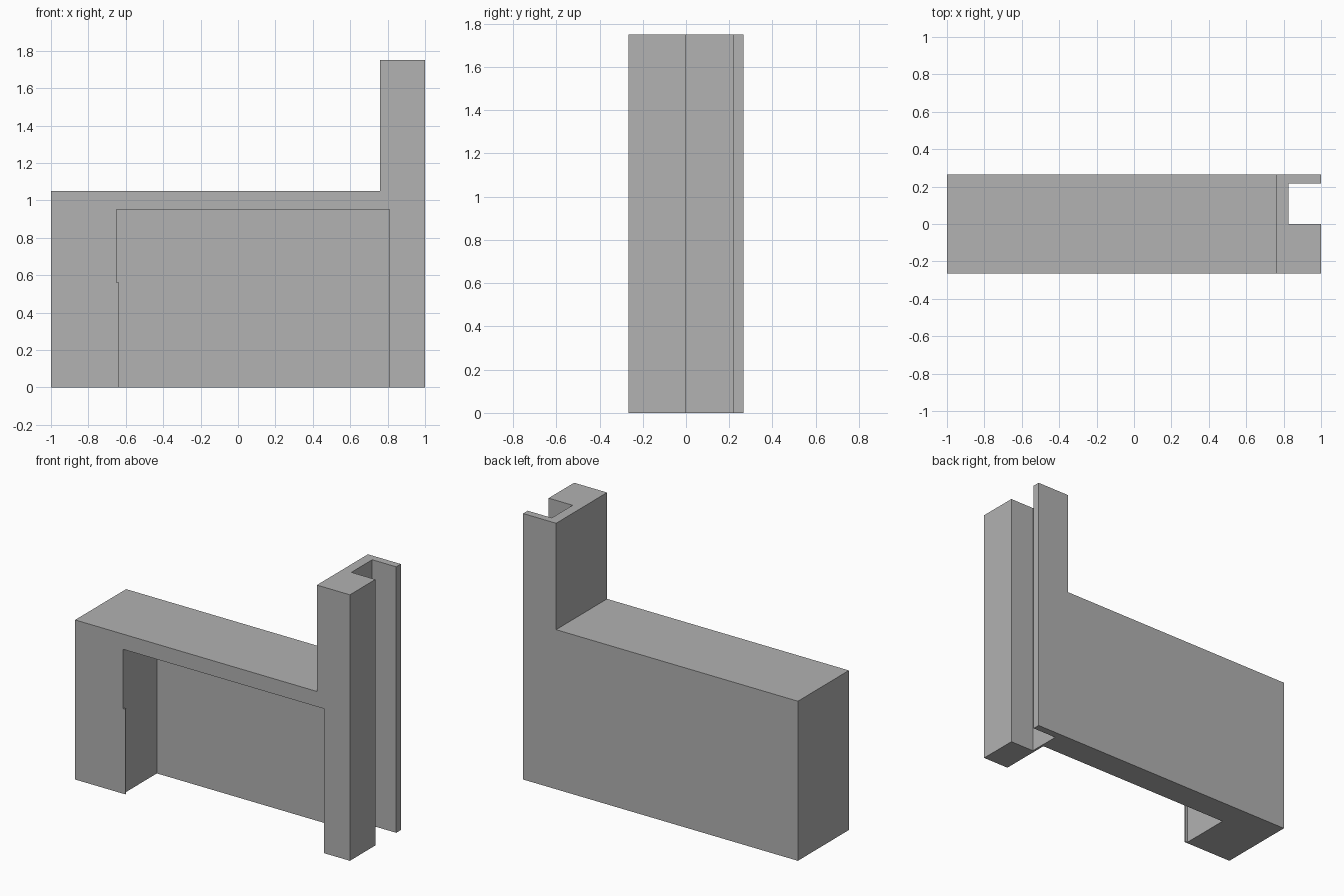
import bpy
import bmesh

cube = bpy.data.objects.get("Cube")
if cube:
    bpy.data.objects.remove(cube, do_unlink=True)

grey = bpy.data.materials.new("plain grey")
grey.use_nodes = True
colour = (0.445, 0.445, 0.445, 1)
grey.diffuse_color = colour
grey.node_tree.nodes["Principled BSDF"].inputs["Base Color"].default_value = colour


def prism(name, outline, y0, y1):
    """Extrude an (x, z) outline from y0 back to y1."""
    bm = bmesh.new()
    face = bm.faces.new([bm.verts.new((x, y0, z)) for x, z in outline])
    grown = bmesh.ops.extrude_face_region(bm, geom=[face])["geom"]
    verts = [v for v in grown if isinstance(v, bmesh.types.BMVert)]
    bmesh.ops.translate(bm, verts=verts, vec=(0, y1 - y0, 0))
    bmesh.ops.recalc_face_normals(bm, faces=bm.faces)
    mesh = bpy.data.meshes.new(name)
    bm.to_mesh(mesh)
    bm.free()
    mesh.materials.append(grey)
    obj = bpy.data.objects.new(name, mesh)
    bpy.context.collection.objects.link(obj)
    return obj


def rect(x0, x1, z0, z1):
    return [(x0, z0), (x1, z0), (x1, z1), (x0, z1)]


def carve(body, cutter):
    cutter.hide_render = True
    mod = body.modifiers.new("carve", "BOOLEAN")
    mod.operation = "DIFFERENCE"
    mod.solver = "EXACT"
    mod.object = cutter
    bpy.context.view_layer.objects.active = body
    bpy.ops.object.modifier_apply(modifier=mod.name)
    bpy.data.objects.remove(cutter, do_unlink=True)


# Wall with the tall post at its left end
wall = prism("wall_with_post",
             [(-1, 0), (1, 0), (1, 1.75), (0.76, 1.75), (0.76, 1.05), (-1, 1.05)],
             -0.265, 0.265)

# Front opening, with a thin lip low on its right edge
opening = [(-0.635, -0.1), (0.81, -0.1), (0.81, 0.95),
           (-0.65, 0.95), (-0.65, 0.56), (-0.635, 0.56)]
carve(wall, prism("opening_cutter", opening, -0.4, -0.25))

# Deep recess behind the opening
carve(wall, prism("recess_cutter", rect(-0.65, 0.81, -0.1, 0.95), -0.255, 0.085))

# Full-height slot down the outer side of the post
carve(wall, prism("slot_cutter", rect(0.825, 1.1, -0.1, 1.85), 0, 0.217))
